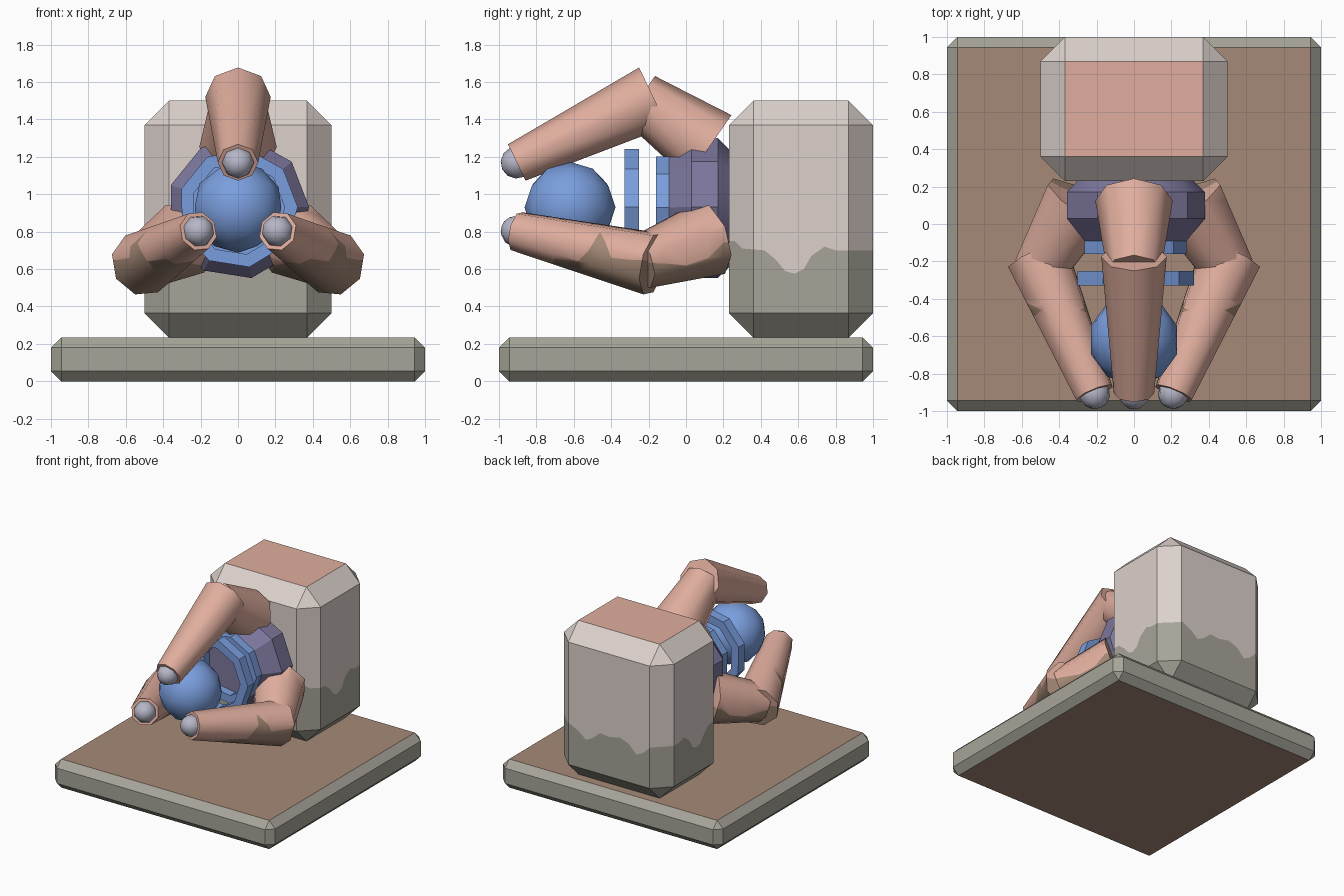
import bpy, bmesh, math
from mathutils import Matrix, Vector

if "Cube" in bpy.data.objects:
    bpy.data.objects.remove(bpy.data.objects["Cube"])

AXIS_Z = 0.925  # height of the claw's forward axis


def material(name, rgb):
    m = bpy.data.materials.new(name)
    lin = [((c / 255 + 0.055) / 1.055) ** 2.4 for c in rgb]
    m.diffuse_color = (*lin, 1)
    m.use_nodes = True
    m.node_tree.nodes["Principled BSDF"].inputs["Base Color"].default_value = m.diffuse_color
    return m


PALE = material("pale_stone", (220, 209, 204))
GRAY = material("olive_gray", (167, 165, 153))
SALMON = material("salmon", (224, 174, 158))
BROWN = material("dirt_brown", (166, 138, 119))
BLUE = material("blue", (122, 158, 222))
PURPLE = material("dull_purple", (124, 119, 156))
NAIL = material("nail_gray", (182, 182, 200))


def finish(name, bm, mats, smooth=None):
    bmesh.ops.recalc_face_normals(bm, faces=bm.faces[:])
    me = bpy.data.meshes.new(name)
    bm.to_mesh(me)
    bm.free()
    ob = bpy.data.objects.new(name, me)
    bpy.context.collection.objects.link(ob)
    for m in mats:
        me.materials.append(m)
    if smooth:
        bpy.ops.object.select_all(action='DESELECT')
        ob.select_set(True)
        bpy.context.view_layer.objects.active = ob
        bpy.ops.object.shade_smooth_by_angle(angle=math.radians(smooth))
    return ob


def chamfered_box(lo, hi, width):
    bm = bmesh.new()
    lo, hi = Vector(lo), Vector(hi)
    size = hi - lo
    bmesh.ops.create_cube(bm, size=1, matrix=Matrix.Translation((lo + hi) / 2)
                          @ Matrix.Diagonal((*size, 1)))
    bmesh.ops.bevel(bm, geom=bm.edges[:], offset=width, segments=1,
                    profile=0.5, affect='EDGES')
    bm.normal_update()
    return bm


def cut(bm, faces, point, normal):
    geom = set(faces)
    for f in faces:
        geom.update(f.edges)
        geom.update(f.verts)
    bmesh.ops.bisect_plane(bm, geom=list(geom), dist=1e-5,
                           plane_co=point, plane_no=normal)


def stain(bm, axis, line, pick):
    """Cut picked faces along a height line and mark what lies below it."""
    along = Vector((1, 0, 0)) if axis == 0 else Vector((0, 1, 0))
    for p, _ in line:
        cut(bm, [f for f in bm.faces if pick(f)], along * p, along)
    for (p, h), (q, k) in zip(line, line[1:]):
        def strip():
            return [f for f in bm.faces if pick(f)
                    and p < f.calc_center_median()[axis] < q]
        up = Vector((0, 0, q - p)) - along * (k - h)
        point = along * p + Vector((0, 0, h))
        if strip():
            cut(bm, strip(), point, up.normalized())
        for f in strip():
            if (f.calc_center_median() - point).dot(up) < 0:
                f.material_index = 1


# Base slab with brown top and underside
bm = chamfered_box((-1, -1, 0), (1, 1, 0.235), 0.055)
for f in bm.faces:
    f.material_index = 1 if abs(f.normal.z) > 0.9 else 0
finish("base_slab", bm, [GRAY, BROWN])

# Rear block: salmon top, worn wavy gray lower part
bm = chamfered_box((-0.5, 0.23, 0.235), (0.5, 1, 1.5), 0.13)
for f in bm.faces:
    f.material_index = 2 if f.normal.z > 0.9 else 1 if f.normal.z < -0.1 else 0
SIDE = [(0.2, .75), (.26, .75), (.30, .71), (.42, .70), (.48, .65), (.53, .59), (.58, .575),
        (.63, .60), (.67, .67), (.74, .72), (.80, .70), (1.02, .70)]
BACK = [(-.52, .70), (-.37, .70), (-.31, .64), (-.25, .61), (-.18, .68), (-.10, .71), (0, .69),
        (.08, .70), (.15, .64), (.21, .61), (.27, .66), (.37, .71), (.52, .71)]
stain(bm, 1, SIDE, lambda f: abs(f.normal.z) < .1 and abs(f.normal.x) > .5)
stain(bm, 0, BACK, lambda f: abs(f.normal.z) < .1 and abs(f.normal.y) > .9)
finish("rear_block", bm, [PALE, GRAY, SALMON])


def lathe(name, profile, mat, smooth, closed=False, sides=9):
    """Revolve (y, radius) points around the claw axis."""
    bm = bmesh.new()
    rings = []
    for y, r in profile:
        angs = [math.radians(1) + math.tau * i / sides for i in range(sides)]
        rings.append([bm.verts.new((r * math.cos(a), y, AXIS_Z + r * math.sin(a)))
                      for a in angs])
    pairs = list(zip(rings, rings[1:]))
    if closed:
        pairs.append((rings[-1], rings[0]))
    else:
        bm.faces.new(rings[0])
        bm.faces.new(rings[-1])
    for a, b in pairs:
        for i in range(sides):
            j = (i + 1) % sides
            bm.faces.new((a[i], a[j], b[j], b[i]))
    return finish(name, bm, [mat], smooth)


# Hub and the two floating rings
lathe("hub", [(-.09, .28), (.03, .38), (.17, .38), (.24, .31)], PURPLE, 30)
lathe("front_ring", [(-.33, .32), (-.25, .32), (-.25, .25), (-.33, .25)], BLUE, 30, True)
lathe("rear_ring", [(-.16, .28), (-.08, .28), (-.08, .21), (-.16, .21)], BLUE, 30, True)

# Ball held in front
bm = bmesh.new()
bmesh.ops.create_icosphere(bm, subdivisions=2, radius=0.243,
                           matrix=Matrix.Translation((0, -.62, AXIS_Z + .005)))
finish("ball", bm, [BLUE], 60)


def tube(a, b, ra, rb, turn):
    """Eight-sided tapered limb between two (y, z) points."""
    bm = bmesh.new()
    a, b = Vector((0, *a)), Vector((0, *b))
    u = Vector((1, 0, 0))
    v = (b - a).normalized().cross(u)
    rings = []
    for c, r in ((a, ra), (b, rb)):
        rings.append([bm.verts.new(c + r * (u * math.cos(t) + v * math.sin(t)))
                      for t in (math.tau * i / 8 for i in range(8))])
    for i in range(8):
        j = (i + 1) % 8
        bm.faces.new((rings[0][i], rings[0][j], rings[1][j], rings[1][i]))
    for r in rings:
        bm.faces.new(r)
    bm.transform(turn)
    bm.normal_update()
    return bm


# Dirt lines on the lower limbs
FORE_DIRT = [(-.76, .55), (-.70, .655), (-.58, .64), (-.52, .70), (-.46, .80), (-.43, .74),
             (-.40, .66), (-.30, .65), (-.05, .64)]
UPPER_DIRT = [(-.45, .64), (-.12, .63), (0, .62), (.12, .66), (.2, .74), (.3, .76)]
ELBOW, TIP = (-.175, 1.52), (-.905, 1.17)
pivot = Matrix.Translation((0, 0, AXIS_Z))

# Three fingers spaced evenly around the axis
for label, deg in (("top", 0), ("right", 120), ("left", -120)):
    turn = pivot @ Matrix.Rotation(math.radians(deg), 4, 'Y') @ pivot.inverted()
    upper = tube((-.249, 1.513), (.125, 1.253), .145, .207, turn)
    fore = tube(ELBOW, TIP, .175, .108, turn)
    if deg:
        stain(upper, 1, UPPER_DIRT, lambda f: True)
        stain(fore, 1, FORE_DIRT, lambda f: True)
    finish(label + "_upper_finger", upper, [SALMON, BROWN], 47)
    finish(label + "_fore_finger", fore, [SALMON, BROWN], 47)
    # Domed nail set into the finger tip
    bm = bmesh.new()
    aim = Vector((0, TIP[0] - ELBOW[0], TIP[1] - ELBOW[1])).to_track_quat('Z', 'X')
    bmesh.ops.create_uvsphere(bm, u_segments=8, v_segments=6, radius=.086,
                              matrix=turn @ Matrix.Translation((0, *TIP))
                              @ aim.to_matrix().to_4x4())
    finish(label + "_nail", bm, [NAIL], 60)
